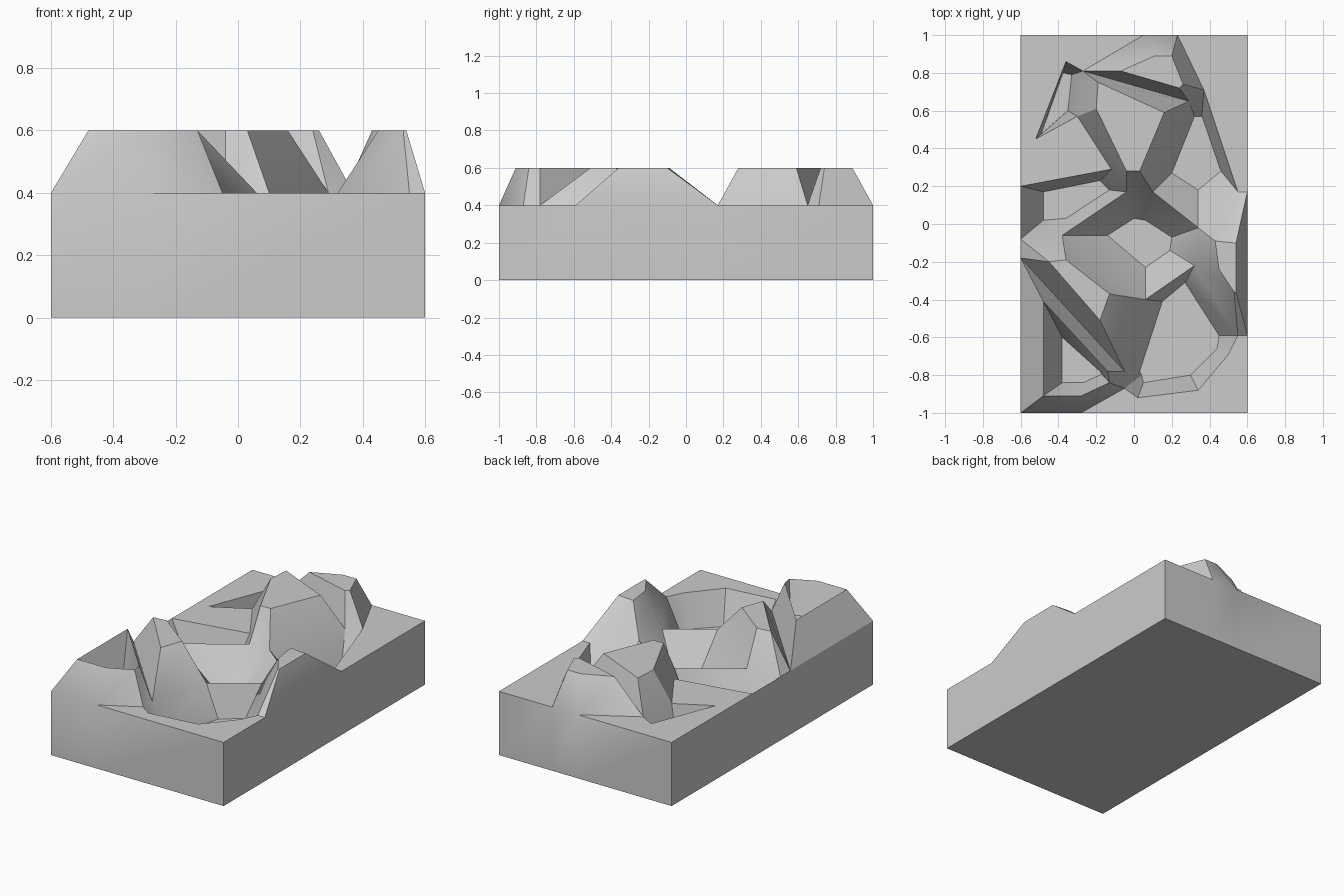
import bpy, bmesh

if "Cube" in bpy.data.objects:
    bpy.data.objects.remove(bpy.data.objects["Cube"], do_unlink=True)

GROUND, PEAK, PIT = 0.4, 0.6, 0.2

# Shared corner points of the cells at ground level
CORNERS = dict(
    front_left=(-.6, -1), front_right=(.6, -1), back_right=(.6, 1), back_left=(-.6, 1),
    crater_foot=(-.28, -1), crater_edge=(-.6, -.18), pass_north=(-.05, -.78), pass_south=(-.05, -.87),
    basin_a=(.02, -.92), basin_b=(.34, -.88), basin_c=(.5, -.69), basin_d=(.55, -.59),
    ledge_south=(.6, -.59), ledge_north=(.6, .17), ledge_inner=(.55, .17),
    middle_south=(.06, -.4), middle_east=(.32, -.22), middle_north=(.34, -.02),
    middle_west=(-.38, -.06), saddle_west=(-.04, .17), saddle_east=(.1, .17),
    west_south=(-.6, -.08), west_north=(-.6, .2), west_tip=(-.12, .29),
    mesa_west=(-.3, .57), mesa_north=(-.27, .81), mesa_east=(.29, .65),
    back_hill_east=(.37, .71), back_hill_a=(.23, 1), back_hill_b=(.05, 1),
    cleft_south=(-.52, .45), cleft_north=(-.36, .86),
)

bm = bmesh.new()
cache = {}


def vert(x, y, z):
    key = (round(x, 3), round(y, 3), round(z, 3))
    if key not in cache:
        cache[key] = bm.verts.new(key)
    return cache[key]


def corner(name):
    return vert(*CORNERS[name], GROUND)


def face(verts):
    unique = list(dict.fromkeys(verts))
    if len(unique) > 2:
        bm.faces.new(unique)


def slopes(outer, inner):
    """Join two matching loops with a band of slopes."""
    for i in range(len(outer)):
        j = (i + 1) % len(outer)
        face([outer[i], outer[j], inner[j], inner[i]])


def cell(height, pairs, cap=True):
    """Hill or pit: each outline corner is paired with a point on its flat."""
    outer = [corner(name) for name, point in pairs]
    inner = [vert(*point, height) for name, point in pairs]
    slopes(outer, inner)
    if cap:
        face(inner)
    return inner


# Corner hill with a sunken crater
rim = cell(PEAK, [
    ("front_left", (-.48, -.91)), ("crater_foot", (-.28, -.91)),
    ("pass_south", (-.13, -.84)), ("pass_north", (-.14, -.78)),
    ("crater_edge", (-.48, -.41))], cap=False)
floor = [vert(x, y, GROUND) for x, y in
         [(-.38, -.84), (-.27, -.84), (-.17, -.795), (-.18, -.78), (-.38, -.6)]]
slopes(rim, floor)
face(floor)

# Ridge hill behind the crater
cell(PEAK, [
    ("crater_edge", (-.45, -.2)), ("pass_north", (-.18, -.51)),
    ("middle_south", (-.13, -.37)), ("middle_west", (-.36, -.19)),
    ("west_south", (-.45, -.2))])

# Front basin
cell(PIT, [
    ("pass_north", (.03, -.78)), ("pass_south", (.04, -.8)),
    ("basin_a", (.05, -.84)), ("basin_b", (.3, -.8)),
    ("basin_c", (.44, -.66)), ("basin_d", (.45, -.59)),
    ("middle_east", (.27, -.31)), ("middle_south", (.15, -.41))])

# Hill on the side ledge
cell(PEAK, [
    ("basin_d", (.53, -.36)), ("ledge_south", (.54, -.36)),
    ("ledge_north", (.54, -.1)), ("ledge_inner", (.53, -.1)),
    ("middle_north", (.43, -.09)), ("middle_east", (.45, -.24))])

# Middle pit
cell(PIT, [
    ("middle_west", (-.14, -.06)), ("middle_south", (.06, -.23)),
    ("middle_east", (.19, -.14)), ("middle_north", (.2, -.07)),
    ("saddle_east", (.06, .02)), ("saddle_west", (0, .03))])

# West pit
cell(PIT, [
    ("west_south", (-.48, .02)), ("middle_west", (-.36, .03)),
    ("saddle_west", (-.13, .18)), ("west_tip", (-.18, .23)),
    ("west_north", (-.48, .17))])

# Flat-topped mesa
cell(PEAK, [
    ("mesa_north", (-.19, .75)), ("mesa_west", (-.2, .61)),
    ("west_tip", (-.04, .28)), ("saddle_west", (-.04, .28)),
    ("saddle_east", (.03, .28)), ("mesa_east", (.16, .59))])

# East pit
cell(PIT, [
    ("saddle_east", (.2, .27)), ("middle_north", (.34, .18)),
    ("ledge_inner", (.46, .28)), ("back_hill_east", (.36, .57)),
    ("mesa_east", (.32, .57))])

# Back hill
cell(PEAK, [
    ("mesa_north", (-.07, .81)), ("mesa_east", (.24, .72)),
    ("back_hill_east", (.26, .74)), ("back_hill_a", (.2, .89)),
    ("back_hill_b", (.11, .89))])

# Narrow cleft beside the mesa
cell(PIT, [
    ("cleft_south", (-.49, .48)), ("mesa_west", (-.35, .6)),
    ("mesa_north", (-.33, .79)), ("cleft_north", (-.375, .8))])

# Level ground between the cells
for names in (
    "crater_foot front_right ledge_south basin_d basin_c basin_b basin_a pass_south",
    "ledge_north back_right back_hill_a back_hill_east ledge_inner",
    "west_north west_tip mesa_west cleft_south",
    "west_north cleft_south cleft_north back_left",
    "cleft_north mesa_north back_hill_b back_left",
):
    face([corner(name) for name in names.split()])

# Side walls and underside
border = [e for e in bm.edges if e.is_boundary]
walls = bmesh.ops.extrude_edge_only(bm, edges=border)["geom"]
for v in walls:
    if isinstance(v, bmesh.types.BMVert):
        v.co.z = 0
bmesh.ops.holes_fill(bm, edges=[e for e in bm.edges if e.is_boundary], sides=0)
bmesh.ops.recalc_face_normals(bm, faces=bm.faces)

mesh = bpy.data.meshes.new("terrain_block")
bm.to_mesh(mesh)
bm.free()
terrain = bpy.data.objects.new("terrain_block", mesh)
bpy.context.collection.objects.link(terrain)

# Plain grey stone
stone = bpy.data.materials.new("plain_grey")
stone.use_nodes = True
grey = (.6, .6, .6, 1)
stone.diffuse_color = grey
stone.node_tree.nodes["Principled BSDF"].inputs["Base Color"].default_value = grey
mesh.materials.append(stone)

bpy.ops.object.select_all(action="DESELECT")
terrain.select_set(True)
bpy.context.view_layer.objects.active = terrain
bpy.ops.object.shade_smooth_by_angle()
